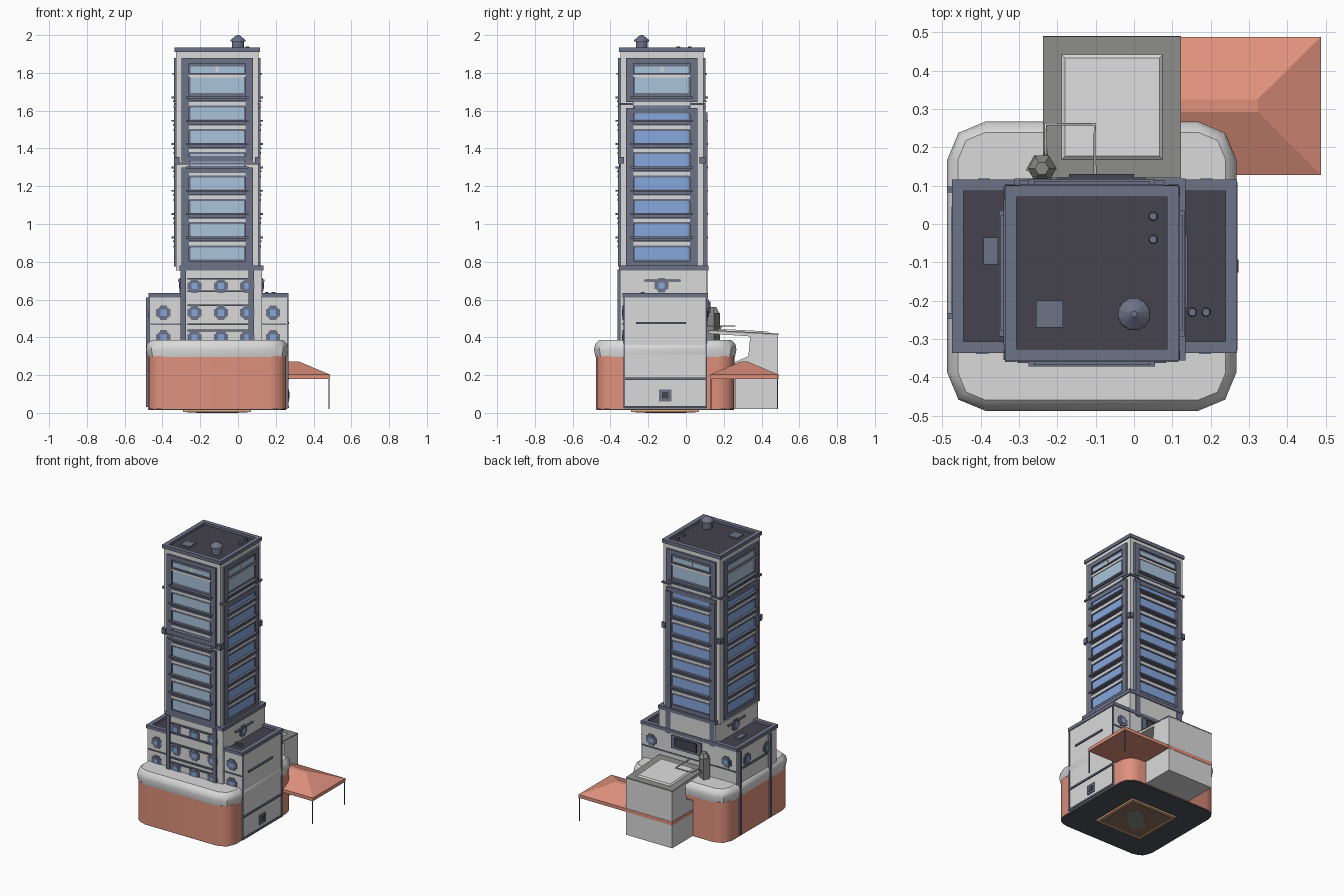
import bpy, bmesh, math
from mathutils import Matrix, Vector

if "Cube" in bpy.data.objects:
    bpy.data.objects.remove(bpy.data.objects["Cube"])

COL = {"brick_red": (0.74, 0.285, 0.205), "plaster_white": (0.70, 0.70, 0.71), "slate": (0.155, 0.172, 0.245),
       "roof_dark": (0.058, 0.056, 0.074), "glass_blue": (0.235, 0.39, 0.72), "glass_pale": (0.41, 0.55, 0.71),
       "mid_grey": (0.255, 0.255, 0.25), "copper": (0.76, 0.42, 0.22), "brown": (0.27, 0.17, 0.11),
       "underside": (0.075, 0.085, 0.11)}
MAT = {}
for n, c in COL.items():
    MAT[n] = bpy.data.materials.new(n)
    MAT[n].diffuse_color = (*c, 1)

parts = {}   # part name -> (bmesh, material)


def bm_for(name, mat):
    return parts.setdefault(name, (bmesh.new(), mat))[0]


def box(name, mat, x0, x1, y0, y1, z0, z1, rot=0):
    m = Matrix.Translation(((x0 + x1) / 2, (y0 + y1) / 2, (z0 + z1) / 2)) @ Matrix.Rotation(rot, 4, 'Z') \
        @ Matrix.Diagonal((x1 - x0, y1 - y0, z1 - z0, 1))
    bmesh.ops.create_cube(bm_for(name, mat), size=1, matrix=m)


def cone(name, mat, base, axis, r1, r2, h, seg=8):
    a = Vector(axis)
    m = Matrix.Translation(Vector(base) + a * h / 2) @ a.to_track_quat('Z', 'Y').to_matrix().to_4x4() \
        @ Matrix.Rotation(math.pi / seg, 4, 'Z')
    bmesh.ops.create_cone(bm_for(name, mat), cap_ends=True, segments=seg, radius1=r1, radius2=r2, depth=h, matrix=m)


def loft(name, mat, rings):
    bm = bm_for(name, mat)
    vs = [[bm.verts.new(p) for p in r] for r in rings]
    for a, b in zip(vs, vs[1:]):
        for i in range(len(a)):
            j = (i + 1) % len(a)
            bm.faces.new((a[i], a[j], b[j], b[i]))
    bm.faces.new(vs[0][::-1])
    bm.faces.new(vs[-1])
    bmesh.ops.recalc_face_normals(bm, faces=bm.faces)


def prism_x(name, mat, x0, x1, prof):
    loft(name, mat, [[(x, y, z) for y, z in prof] for x in (x0, x1)])


def rim(name, mat, b, w, z0, z1):
    x0, x1, y0, y1 = b
    box(name, mat, x0, x1, y0, y0 + w, z0, z1)
    box(name, mat, x0, x1, y1 - w, y1, z0, z1)
    box(name, mat, x0, x0 + w, y0 + w, y1 - w, z0, z1)
    box(name, mat, x1 - w, x1, y0 + w, y1 - w, z0, z1)


def wall_box(name, mat, b, side, u0, u1, z0, z1, d, d0=-0.004):
    """Box lying on one wall of body b; u runs along the wall from its centre, d is how far it stands out."""
    x0, x1, y0, y1 = b
    cx, cy = (x0 + x1) / 2, (y0 + y1) / 2
    if side == "front": box(name, mat, cx + u0, cx + u1, y0 - d, y0 - d0, z0, z1)
    if side == "back": box(name, mat, cx - u1, cx - u0, y1 + d0, y1 + d, z0, z1)
    if side == "right": box(name, mat, x1 + d0, x1 + d, cy + u0, cy + u1, z0, z1)
    if side == "left": box(name, mat, x0 - d, x0 - d0, cy - u1, cy - u0, z0, z1)


def porthole(b, side, u, z, r=0.027, ledge=True):
    """Small window: cross-shaped frame with a square pane, and a sill strip."""
    wall_box("small_window_frames", "slate", b, side, u - r, u + r, z - r, z + r, 0.006)
    wall_box("small_window_frames", "slate", b, side, u - r * 1.4, u + r * 1.4, z - r * 0.7, z + r * 0.7, 0.005)
    wall_box("small_window_frames", "slate", b, side, u - r * 0.7, u + r * 0.7, z - r * 1.4, z + r * 1.4, 0.005)
    wall_box("small_window_panes", "glass_blue", b, side, u - r * 0.6, u + r * 0.6, z - r * 0.6, z + r * 0.6, 0.0085)


SIDES = ("front", "right", "back", "left")
TOWER = (-0.328, 0.108, -0.348, 0.092)
TIER = (-0.305, 0.128, -0.35, 0.112)
BLOCK = (-0.468, 0.262, -0.33, 0.11)


# Podium: rounded square with bulging cornice
def ring(inset, z, n=2):
    pts, r, c, h = [], 0.1, -0.11, 0.377
    for k in range(4):
        s = [(1, 1), (-1, 1), (-1, -1), (1, -1)][k]
        for i in range(n + 1):
            t = (k + i / n) * math.pi / 2
            pts.append((c + s[0] * (h - r) + (r - inset) * math.cos(t),
                        c + s[1] * (h - r) + (r - inset) * math.sin(t), z))
    return pts


loft("podium", "brick_red", [ring(0.01, 0.02, 4), ring(0.01, 0.30, 4)])
loft("podium_cornice", "plaster_white", [ring(0.008, 0.295), ring(0, 0.335), ring(0.006, 0.365), ring(0.028, 0.385)])
loft("podium_underside", "underside", [ring(0.014, 0.015), ring(0.014, 0.021)])
box("base_plate_rim", "copper", -0.29, 0.07, -0.29, 0.07, 0.004, 0.016)
box("base_plate", "brown", -0.27, 0.05, -0.27, 0.05, 0.002, 0.008)
for dx, dy in ((0, 0), (0.045, 0.045), (-0.045, -0.04)):
    box("base_plate_patch", "mid_grey", -0.16 + dx, -0.06 + dx, -0.16 + dy, -0.06 + dy, 0.0, 0.005, 0.5)

# Stacked bodies with parapets and sunken dark roofs
for nm, b, z0, z1, o in (("block", BLOCK, 0.02, 0.61, 0.006), ("tier", TIER, 0.38, 0.755, 0.006),
                         ("tower", TOWER, 0.755, 1.91, 0.008)):
    box(nm + "_body", "plaster_white", *b, z0, z1)
    big = (b[0] - o, b[1] + o, b[2] - o, b[3] + o)
    rim(nm + "_parapet", "slate", big, 0.03, z1, z1 + 0.024)
    box(nm + "_roof", "roof_dark", b[0] + 0.01, b[1] - 0.01, b[2] + 0.01, b[3] - 0.01, z1 - 0.005, z1 + 0.008)

# Tower facades: framed column of windows with floor ledges
for s in SIDES:
    split = 1.32 if s == "front" else 1.635
    for z0, z1 in ((0.775, split - 0.02), (split + 0.01, 1.88)):
        for u in (-0.19, 0.15):
            wall_box("facade_frames", "slate", TOWER, s, u, u + 0.04, z0, z1, 0.012)
        for z in (z0, z1 - 0.03):
            wall_box("facade_frames", "slate", TOWER, s, -0.15, 0.15, z, z + 0.03, 0.012)
    wall_box("facade_backing", "slate", TOWER, s, -0.152, 0.152, 0.78, 1.87, 0.003)
    for i in range(8):
        z = 0.815 + i * 0.1235
        top = i == 7
        pale = s == "front" or top
        h0, h1 = (z + 0.015, z + 0.155) if top else (z - 0.004, z + 0.063)
        wall_box("window_panes_pale" if pale else "window_panes_blue", "glass_pale" if pale else "glass_blue",
                 TOWER, s, -0.142, 0.142, h0, h1, 0.007)
        if not top:
            wall_box("window_sills", "plaster_white", TOWER, s, -0.15, 0.15, z + 0.071, z + 0.089, 0.012)
            wall_box("floor_ledges", "slate", TOWER, s, -0.165, 0.165, z + 0.109, z + 0.119, 0.024)
            wall_box("floor_ledges", "slate", TOWER, s, -0.15, 0.15, z + 0.089, z + 0.097, 0.016)
            wall_box("floor_ledges", "slate", TOWER, s, -0.15, 0.15, z + 0.061, z + 0.071, 0.014)
        else:
            wall_box("floor_ledges", "slate", TOWER, s, -0.15, 0.15, z + 0.112, z + 0.12, 0.02)
            wall_box("window_sills", "plaster_white", TOWER, s, -0.15, 0.15, z + 0.095, z + 0.112, 0.012)
            wall_box("top_mullions", "plaster_white", TOWER, s, -0.008, 0.008, z + 0.125, z + 0.155, 0.01)
    wall_box("tower_band", "slate", TOWER, s, -0.226, 0.226, split - 0.006, split + 0.006, 0.01)
    for u in (-0.226, 0.2):
        wall_box("corner_brackets", "slate", TOWER, s, u, u + 0.026, 1.32, 1.355, 0.012)

# Back bay plate that steps out below the top floor
for u in (-0.19, 0.15):
    wall_box("back_bay_posts", "slate", TOWER, "back", u, u + 0.04, 0.6, 1.59, 0.022)

# Tier front: posts running down, bands, small windows
for u in (-0.215, 0.145):
    wall_box("tier_posts", "slate", TIER, "front", u, u + 0.028, 0.385, 0.76, 0.012)
for z in (0.432, 0.465, 0.565, 0.64, 0.705):
    wall_box("tier_bands", "slate", TIER, "front", -0.18, 0.145, z, z + 0.009, 0.012)
for u in (-0.142, -0.002, 0.138):
    for z in (0.40, 0.53, 0.672):
        porthole(TIER, "front", u, z)
for s in ("left", "right"):
    porthole(TIER, s, -0.011, 0.675)
    wall_box("tier_lintels", "slate", TIER, s, -0.1, 0.09, 0.695, 0.705, 0.012)

# Block: small windows, bands and drain pipes
for u in (-0.292, 0.288):
    for z in (0.40, 0.53):
        porthole(BLOCK, "front", u, z)
    porthole(BLOCK, "back", u, 0.52)
for u in (-0.11, 0.11):
    porthole(BLOCK, "left", u, 0.52)
for s in ("front", "back"):
    wall_box("block_bands", "slate", BLOCK, s, -0.36, 0.36, 0.464, 0.472, 0.006)
for s in ("left", "right"):
    wall_box("block_bands", "slate", BLOCK, s, -0.155, 0.11, 0.47, 0.482, 0.008)
for z in (0.025, 0.175):
    wall_box("block_bands", "slate", BLOCK, "right", -0.22, 0.22, z, z + 0.012, 0.008)
for y in (-0.24, 0.09):
    box("left_drain_pipes", "slate", -0.488, -0.466, y - 0.008, y + 0.008, 0.03, 0.61)
for y in (-0.326, 0.106):
    box("right_drain_pipes", "slate", 0.26, 0.268, y - 0.004, y + 0.004, 0.03, 0.61)
box("side_hatch", "slate", 0.26, 0.269, -0.143, -0.077, 0.06, 0.125)
box("side_hatch_valve", "roof_dark", 0.262, 0.272, -0.127, -0.093, 0.075, 0.11)
box("back_board", "roof_dark", -0.17, 0.0, 0.11, 0.13, 0.53, 0.59)
box("back_board_frame", "slate", -0.2, 0.03, 0.105, 0.122, 0.51, 0.6)

# Annex with sloping roof
prism_x("annex", "plaster_white", -0.235, 0.12,
        [(0.26, 0.02), (0.488, 0.02), (0.488, 0.415), (0.12, 0.435), (0.12, 0.42), (0.34, 0.405), (0.33, 0.3), (0.26, 0.27)])
prism_x("annex_roof_rim", "mid_grey", -0.237, 0.122, [(0.12, 0.432), (0.489, 0.412), (0.489, 0.42), (0.12, 0.44)])
slope = lambda y, o: 0.44 - (y - 0.12) * 0.054 + o
loft("annex_roof_panel", "plaster_white",
     [[(x, y, slope(y, o)) for x, y in ((-0.192 + i, 0.165 + i), (0.078 - i, 0.165 + i), (0.078 - i, 0.445 - i), (-0.192 + i, 0.445 - i))]
      for i, o in ((0, -0.003), (0.012, 0.008))])
rim("annex_stripe", "brick_red", (-0.237, 0.122, 0.262, 0.49), 0.01, 0.18, 0.205)

# Hipped canopy on thin posts
box("canopy_eave", "brick_red", 0.12, 0.487, 0.128, 0.488, 0.18, 0.203)
loft("canopy_roof", "brick_red", [[(0.12, 0.128, 0.203), (0.487, 0.128, 0.203), (0.487, 0.488, 0.203), (0.12, 0.488, 0.203)],
                                  [(0.12, 0.292, 0.272), (0.322, 0.292, 0.272), (0.322, 0.325, 0.272), (0.12, 0.325, 0.272)]])
for y in (0.132, 0.484):
    box("canopy_posts", "slate", 0.479, 0.485, y - 0.003, y + 0.003, 0.02, 0.185)

# Handrail pipe and flue behind the tower
cu = bpy.data.curves.new("pipe_rail", 'CURVE')
cu.dimensions, cu.bevel_depth, cu.bevel_resolution = '3D', 0.004, 1
sp = cu.splines.new('POLY')
sp.points.add(4)
for p, c in zip(sp.points, ((-0.23, 0.17, 0.43), (-0.23, 0.19, 0.46), (-0.23, 0.26, 0.46), (-0.102, 0.26, 0.46), (-0.102, 0.11, 0.46))):
    p.co = (*c, 1)
cu.materials.append(MAT["plaster_white"])
bpy.context.collection.objects.link(bpy.data.objects.new("pipe_rail", cu))
box("flue_box", "mid_grey", -0.275, -0.21, 0.122, 0.167, 0.38, 0.53, -0.5)
cone("flue_cap", "mid_grey", (-0.24, 0.145, 0.525), (0, 0, 1), 0.038, 0.018, 0.035, 6)

# Roof fittings
cone("roof_vent_stack", "slate", (0, -0.235, 1.91), (0, 0, 1), 0.032, 0.032, 0.06, 12)
cone("roof_vent_cap", "slate", (0, -0.235, 1.965), (0, 0, 1), 0.043, 0.04, 0.01, 12)
cone("roof_vent_cap", "slate", (0, -0.235, 1.975), (0, 0, 1), 0.04, 0.008, 0.025, 12)
box("roof_hatch", "slate", -0.255, -0.185, -0.27, -0.2, 1.91, 1.926)
box("low_roof_hatch", "slate", -0.392, -0.355, -0.105, -0.035, 0.61, 0.628)
for x, y, z in ((0.05, 0.02, 1.91), (0.05, -0.04, 1.91), (0.152, -0.23, 0.61), (0.188, -0.23, 0.61)):
    cone("small_vents", "slate", (x, y, z), (0, 0, 1), 0.013, 0.01, 0.03)

# Turn collected meshes into objects
for name, (bm, mat) in parts.items():
    me = bpy.data.meshes.new(name)
    bm.to_mesh(me)
    bm.free()
    me.materials.append(MAT[mat])
    ob = bpy.data.objects.new(name, me)
    bpy.context.collection.objects.link(ob)
    if name in ("podium", "podium_cornice"):
        bpy.context.view_layer.objects.active = ob
        ob.select_set(True)
        bpy.ops.object.shade_smooth_by_angle(angle=math.radians(40))
        ob.select_set(False)

for m in bpy.data.materials:
    if m.users and not m.is_grease_pencil:
        m.use_nodes = True
        m.node_tree.nodes["Principled BSDF"].inputs["Base Color"].default_value = m.diffuse_color
